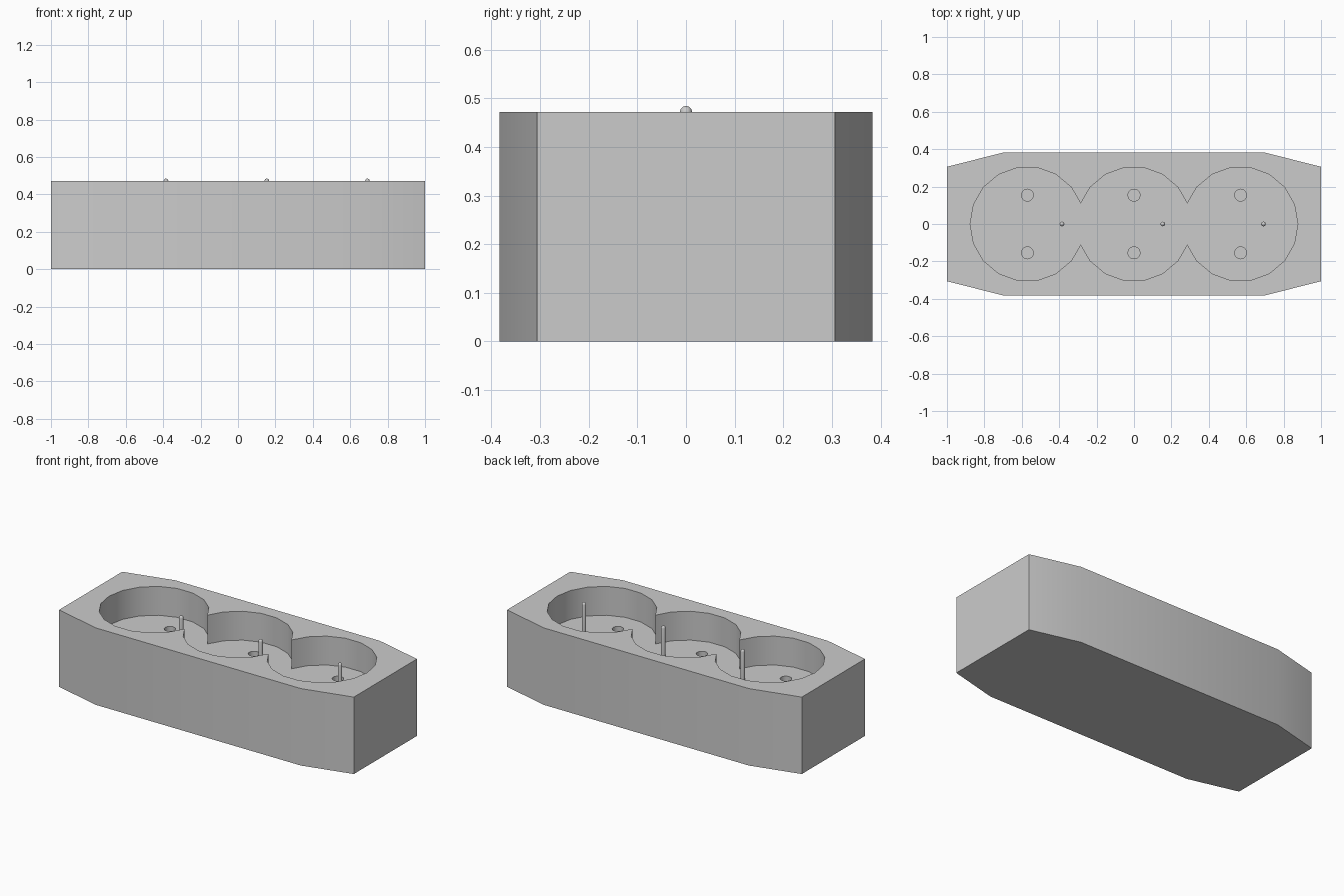
import bpy, bmesh, math

if "Cube" in bpy.data.objects:
    bpy.data.objects.remove(bpy.data.objects["Cube"])

HEIGHT, FLOOR = 0.472, 0.295
PITCH, R = 0.57, 0.306


def prism(name, outline, z0, z1):
    bm = bmesh.new()
    face = bm.faces.new([bm.verts.new((x, y, z0)) for x, y in outline])
    ext = bmesh.ops.extrude_face_region(bm, geom=[face])
    for v in ext["geom"]:
        if isinstance(v, bmesh.types.BMVert):
            v.co.z = z1
    bmesh.ops.recalc_face_normals(bm, faces=bm.faces)
    mesh = bpy.data.meshes.new(name)
    bm.to_mesh(mesh)
    bm.free()
    obj = bpy.data.objects.new(name, mesh)
    bpy.context.collection.objects.link(obj)
    return obj


def activate(obj):
    bpy.ops.object.select_all(action='DESELECT')
    obj.select_set(True)
    bpy.context.view_layer.objects.active = obj


def cut(target, cutter):
    activate(target)
    mod = target.modifiers.new("cut", 'BOOLEAN')
    mod.operation, mod.solver, mod.object = 'DIFFERENCE', 'EXACT', cutter
    bpy.ops.object.modifier_apply(modifier=mod.name)
    bpy.data.objects.remove(cutter)


def circle(cx, cy, r, n):
    return [(cx + r * math.cos(2 * math.pi * i / n),
             cy + r * math.sin(2 * math.pi * i / n)) for i in range(n)]


# Housing with tapered ends
half = [(1, -0.306), (1, 0.306), (0.695, 0.383)]
outline = half + [(-0.695, 0.383), (-1, 0.306), (-1, -0.306),
                  (-0.695, -0.383), (0.695, -0.383)]
body = prism("socket_body", outline, 0, HEIGHT)

# Well: outline of three overlapping 18-sided circles, upper half mirrored
arcs = {c: [(c + R * math.cos(math.radians(20 * i)), R * math.sin(math.radians(20 * i)))
            for i in range(10)] for c in (PITCH, 0, -PITCH)}
upper = []
for c, pts in arcs.items():
    lo = c - PITCH / 2 if c > -PITCH else -9
    hi = c + PITCH / 2 if c < PITCH else 9
    upper += [p for p in pts if lo < p[0] < hi]
    if c > -PITCH:
        upper.append((lo, 0.11))
lower = [(x, -y) for x, y in reversed(upper) if y > 1e-4]
cut(body, prism("well_cutter", upper + lower, FLOOR, HEIGHT + 0.1))

# Contact holes
for x in (-PITCH, 0, PITCH):
    for y in (-0.154, 0.154):
        cut(body, prism("hole_cutter", circle(x, y, 0.032, 20), FLOOR - 0.18, FLOOR + 0.05))
activate(body)
bpy.ops.object.shade_smooth_by_angle(angle=math.radians(30))

# Earth pins with domed tips, lathed from a profile
for i, x in enumerate((-0.385, 0.154, 0.692)):
    r = 0.0125
    profile = [(0, 0, FLOOR - 0.005), (r, 0, FLOOR - 0.005)]
    profile += [(r * math.cos(math.radians(a)), 0, HEIGHT + r * math.sin(math.radians(a)))
                for a in (0, 30, 60)] + [(0, 0, HEIGHT + r)]
    bm = bmesh.new()
    vs = [bm.verts.new(p) for p in profile]
    es = [bm.edges.new(e) for e in zip(vs, vs[1:])]
    bmesh.ops.spin(bm, geom=vs + es, cent=(0, 0, 0), axis=(0, 0, 1),
                   angle=2 * math.pi, steps=16)
    bmesh.ops.remove_doubles(bm, verts=bm.verts, dist=1e-5)
    bmesh.ops.recalc_face_normals(bm, faces=bm.faces)
    mesh = bpy.data.meshes.new("earth_pin")
    bm.to_mesh(mesh)
    bm.free()
    pin = bpy.data.objects.new(f"earth_pin_{i + 1}", mesh)
    pin.location.x = x
    bpy.context.collection.objects.link(pin)
    activate(pin)
    bpy.ops.object.shade_smooth_by_angle(angle=math.radians(40))
